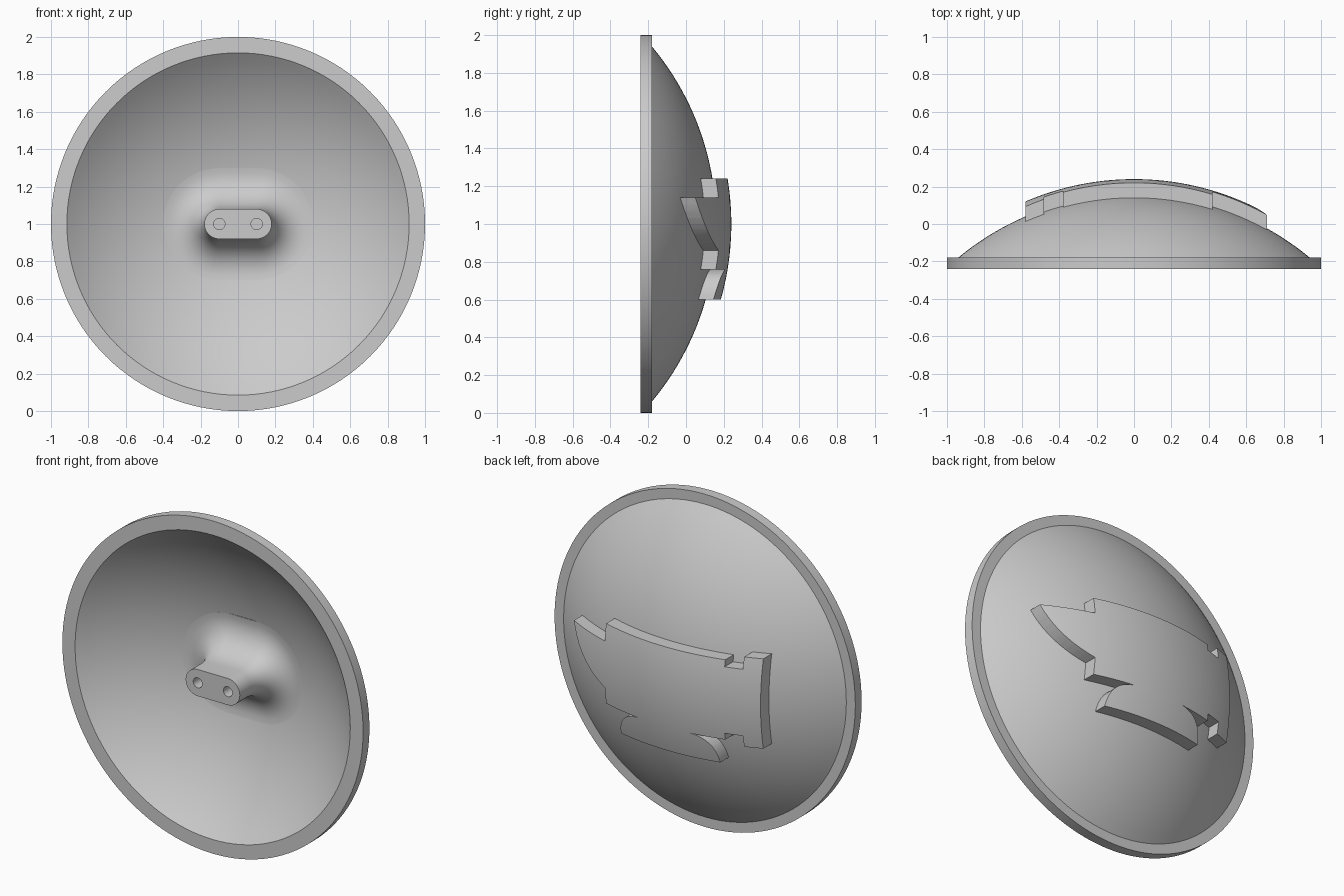
import bpy, bmesh, math
from mathutils import Matrix, Vector

cube = bpy.data.objects.get("Cube")
if cube:
    bpy.data.objects.remove(cube, do_unlink=True)

grey = bpy.data.materials.new("plain grey")
grey.use_nodes = True
grey.diffuse_color = (0.6, 0.6, 0.6, 1)
grey.node_tree.nodes["Principled BSDF"].inputs["Base Color"].default_value = (0.6, 0.6, 0.6, 1)

MID_Z = 1.0            # height of the dish axis
OUT_R, IN_R = 1.469, 1.40   # radii of the outer and inner spherical faces


def cap(apex, radius, r):
    """Depth of a spherical face with the given apex at distance r from the axis."""
    return apex - radius + math.sqrt(radius * radius - r * r)


def arc(apex, radius, end, steps=24):
    return [(end * i / steps, cap(apex, radius, end * i / steps)) for i in range(steps + 1)]


def make(name, bm):
    bmesh.ops.recalc_face_normals(bm, faces=bm.faces)
    mesh = bpy.data.meshes.new(name)
    bm.to_mesh(mesh)
    bm.free()
    mesh.materials.append(grey)
    obj = bpy.data.objects.new(name, mesh)
    bpy.context.collection.objects.link(obj)
    return obj


def lathe(name, profile, segments=128):
    """Spin (radius, depth) points about the front-to-back axis."""
    bm = bmesh.new()
    verts = [bm.verts.new((r, y, MID_Z)) for r, y in profile]
    edges = [bm.edges.new(pair) for pair in zip(verts, verts[1:])]
    bmesh.ops.spin(bm, geom=verts + edges, cent=(0, 0, MID_Z), axis=(0, 1, 0),
                   angle=math.tau, steps=segments, use_merge=True)
    bmesh.ops.remove_doubles(bm, verts=bm.verts, dist=1e-5)
    return make(name, bm)


def boolean(obj, cutter, operation):
    mod = obj.modifiers.new("cut", 'BOOLEAN')
    mod.operation, mod.solver, mod.object = operation, 'EXACT', cutter
    bpy.context.view_layer.objects.active = obj
    bpy.ops.object.modifier_apply(modifier=mod.name)
    bpy.data.objects.remove(cutter, do_unlink=True)


def smooth(obj):
    bpy.ops.object.select_all(action='DESELECT')
    obj.select_set(True)
    bpy.context.view_layer.objects.active = obj
    bpy.ops.object.shade_smooth_by_angle(angle=math.radians(30))


def bend(a, b, c, steps=10):
    """Curve from a to c pulled towards b."""
    a, b, c = Vector(a), Vector(b), Vector(c)
    return [tuple(a * (1 - t) ** 2 + b * 2 * t * (1 - t) + c * t * t)
            for t in (i / steps for i in range(steps + 1))]


# Dish: domed back, flat rim and hollow front
dish = lathe("dish", arc(0.16, OUT_R, 0.94) + [(1, -0.18), (1, -0.24)]
             + arc(0.10, IN_R, 0.915)[::-1])
smooth(dish)

# Raised relief on the back, following the dome
fin = bend((0.17, -0.24), (0.32, -0.25), (0.33, -0.4))
outline = [(0.71, 0.14), (0.42, 0.14), (0.42, 0.24), (-0.38, 0.24), (-0.38, 0.2),
           (-0.48, 0.2), (-0.48, 0.27), (-0.58, 0.27), (-0.58, -0.27), (-0.48, -0.27),
           (-0.48, -0.2), (-0.38, -0.2), (-0.38, -0.24)]
outline += [(-x, z) for x, z in fin] + fin[::-1] + [(0.42, -0.24)]
outline += bend((0.42, -0.14), (0.635, -0.06), (0.71, 0.14))[:-1]
bm = bmesh.new()
face = bm.faces.new([bm.verts.new((x, -0.3, MID_Z + z)) for x, z in outline])
wall = bmesh.ops.extrude_face_region(bm, geom=[face])
bmesh.ops.translate(bm, vec=(0, 0.7, 0),
                    verts=[v for v in wall["geom"] if isinstance(v, bmesh.types.BMVert)])
relief = make("raised_relief", bm)
shell = lathe("relief_shell", arc(0.24, OUT_R, 0.85) + arc(0.13, OUT_R, 0.85)[::-1])
boolean(relief, shell, 'INTERSECT')
smooth(relief)

# Mounting post: rounded oblong with a wide fillet running into the hollow
FILLET, HALF, ROUND = 0.22, 0.10, 0.08


def ring(bm, grow, depth):
    verts = []
    for side in (1, -1):
        for i in range(25):
            a = math.pi * (i / 24 - 0.5)
            x = side * (HALF + (ROUND + grow) * math.cos(a))
            z = side * (ROUND + grow) * math.sin(a)
            verts.append(bm.verts.new((x, depth(math.hypot(x, z)), MID_Z + z)))
    return verts


def bowl(r):
    return cap(0.10, IN_R, r)


bm = bmesh.new()
rings = [ring(bm, 0, lambda r: bowl(r) + 0.03), ring(bm, FILLET, lambda r: bowl(r) + 0.02)]
for i in range(13):
    t = math.pi / 2 * i / 12
    rings.append(ring(bm, FILLET * (1 - math.sin(t)),
                      lambda r: bowl(r) - FILLET * (1 - math.cos(t))))
rings.append(ring(bm, 0, lambda r: -0.24))
for lower, upper in zip(rings, rings[1:]):
    for i in range(len(lower)):
        j = (i + 1) % len(lower)
        bm.faces.new((lower[i], lower[j], upper[j], upper[i]))
bm.faces.new(rings[0])
bm.faces.new(rings[-1])
post = make("mounting_post", bm)

# Two blind screw holes in the post
for x in (-HALF, HALF):
    bm = bmesh.new()
    bmesh.ops.create_cone(bm, cap_ends=True, segments=32, radius1=0.03, radius2=0.03, depth=0.3,
                          matrix=Matrix.Translation((x, -0.24, MID_Z))
                          @ Matrix.Rotation(math.pi / 2, 4, 'X'))
    boolean(post, make("hole_cutter", bm), 'DIFFERENCE')
smooth(post)
